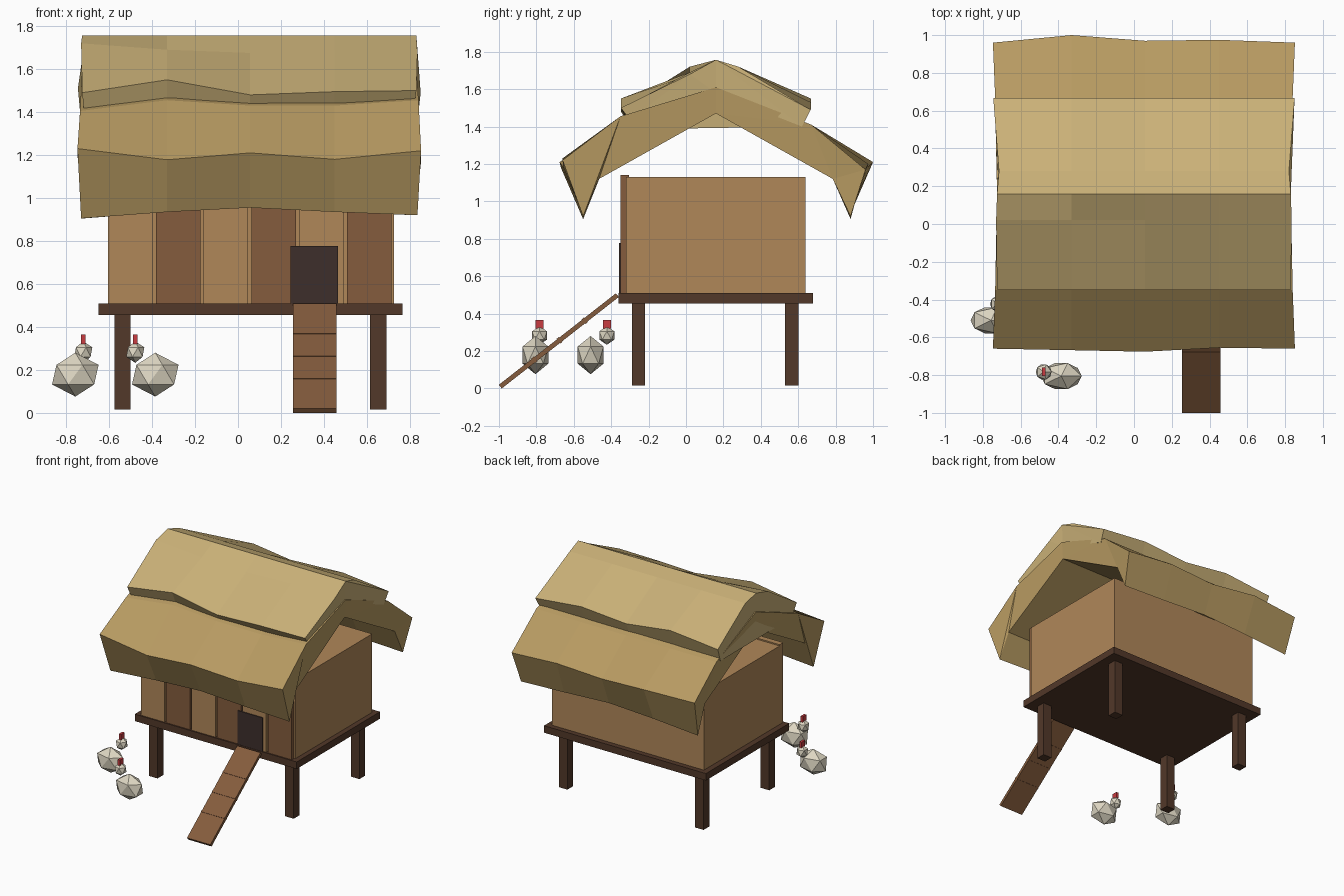
import bpy, bmesh, math
from mathutils import Matrix, Vector

if "Cube" in bpy.data.objects:
    bpy.data.objects.remove(bpy.data.objects["Cube"])


def mat(name, r, g, b):
    lin = lambda c: (c / 255 / 12.92) if c < 10 else ((c / 255 + 0.055) / 1.055) ** 2.4
    m = bpy.data.materials.new(name)
    m.diffuse_color = (lin(r), lin(g), lin(b), 1)
    m.use_nodes = True
    m.node_tree.nodes["Principled BSDF"].inputs["Base Color"].default_value = m.diffuse_color
    return m


DARK = mat("dark_wood", 82, 56, 41)
LIGHT = mat("light_wood", 176, 135, 89)
BROWN = mat("brown_wood", 133, 92, 61)
DOOR = mat("door_dark", 61, 47, 43)
THATCH_LOW = mat("thatch_lower", 184, 155, 98)
THATCH_TOP = mat("thatch_upper", 202, 177, 120)
FEATHER = mat("feathers", 222, 215, 195)
RED = mat("comb_red", 200, 60, 65)


def finish(name, bm, material):
    bmesh.ops.recalc_face_normals(bm, faces=bm.faces)
    me = bpy.data.meshes.new(name)
    bm.to_mesh(me)
    bm.free()
    me.materials.append(material)
    ob = bpy.data.objects.new(name, me)
    bpy.context.collection.objects.link(ob)
    return ob


def box(name, x, y, z, material):
    """Box from (min, max) ranges on each axis."""
    bm = bmesh.new()
    bmesh.ops.create_cube(bm, size=1)
    bmesh.ops.scale(bm, vec=[b - a for a, b in (x, y, z)], verts=bm.verts)
    bmesh.ops.translate(bm, vec=[(a + b) / 2 for a, b in (x, y, z)], verts=bm.verts)
    return finish(name, bm, material)


def ico(name, centre, radii, material):
    bm = bmesh.new()
    bmesh.ops.create_icosphere(bm, subdivisions=1, radius=1)
    bmesh.ops.scale(bm, vec=radii, verts=bm.verts)
    bmesh.ops.translate(bm, vec=centre, verts=bm.verts)
    return finish(name, bm, material)


def loft(name, sections, material):
    """Skin closed sections (lists of xyz points) and cap both ends."""
    bm = bmesh.new()
    rings = [[bm.verts.new(p) for p in s] for s in sections]
    n = len(rings[0])
    for a, b in zip(rings, rings[1:]):
        for i in range(n):
            j = (i + 1) % n
            bm.faces.new((a[i], a[j], b[j], b[i]))
    caps = [bm.faces.new(rings[0]), bm.faces.new(rings[-1])]
    bmesh.ops.triangulate(bm, faces=caps)
    return finish(name, bm, material)


# Platform and legs
box("platform", (-0.65, 0.765), (-0.36, 0.68), (0.455, 0.51), DARK)
for sx, x in (("left", -0.575), ("right", 0.615)):
    for sy, y in (("front", -0.29), ("back", 0.53)):
        box(f"{sy}_{sx}_leg", (x, x + 0.075), (y, y + 0.072), (0.015, 0.46), DARK)

# Hut body with alternating front planks and door
box("hut_body", (-0.605, 0.725), (-0.32, 0.64), (0.505, 1.13), LIGHT)
for i in range(6):
    x = -0.605 + i * 0.2225
    box(f"front_plank_{i + 1}", (x, x + 0.207), (-0.35, -0.305), (0.505, 1.14),
        BROWN if i % 2 else LIGHT)
box("door", (0.245, 0.465), (-0.357, -0.335), (0.51, 0.777), DOOR)

# Ramp with cleats
ramp_place = Matrix.Translation((0.357, -0.68, 0.254)) @ Matrix.Rotation(math.radians(38), 4, "X")
ramp = box("ramp", (-0.102, 0.102), (-0.397, 0.397), (-0.0125, 0.0125), BROWN)
ramp.matrix_world = ramp_place
for i, t in enumerate((-0.165, 0.005, 0.175)):
    cleat = box(f"ramp_cleat_{i + 1}", (-0.102, 0.102), (t - 0.008, t + 0.008), (-0.016, 0.016), BROWN)
    cleat.matrix_world = ramp_place

# Thatched roof: five uneven sections along the ridge
XS = (-0.735, -0.33, 0.057, 0.45, 0.84)
END = (-1, 0, 0, 0, 1)
EAVE_Y = (0.82, 0.828, 0.836, 0.815, 0.82)
BACK_Y = (0.80, 0.84, 0.81, 0.815, 0.80)
EAVE_Z = (1.23, 1.178, 1.21, 1.18, 1.22)
BACK_Z = (1.20, 1.21, 1.18, 1.20, 1.17)
DROP_Z = (0.905, 0.935, 0.955, 0.935, 0.92)
LAP_Z = (1.49, 1.55, 1.48, 1.495, 1.50)
STEP_Z = (1.405, 1.455, 1.43, 1.43, 1.455)
BACK_LAP = (1.51, 1.55, 1.50, 1.53, 1.49)
SHOULDER = (1.72, 1.69, 1.675, 1.69, 1.68)
MID = 0.16
lower, upper = [], []
for i, x in enumerate(XS):
    e = END[i]
    out = x + 0.012 * e
    lower.append([
        (out, MID - EAVE_Y[i], EAVE_Z[i]),
        (x, MID - 0.51, STEP_Z[i]),
        (x - 0.01 * e, MID, 1.61),
        (x, MID + 0.51, 1.41),
        (out, MID + BACK_Y[i], BACK_Z[i]),
        (x - 0.015 * e, MID + 0.72, DROP_Z[i]),
        (x - 0.02 * e, MID + 0.625, 1.12),
        (x - 0.02 * e, MID, 1.47),
        (x - 0.02 * e, MID - 0.625, 1.12),
        (x - 0.005 * e, MID - 0.71, DROP_Z[i]),
    ])
    upper.append([
        (x - 0.01 * e, MID - 0.508, LAP_Z[i]),
        (x - 0.005 * e, MID - 0.14, SHOULDER[i]),
        (x - 0.01 * e, MID, 1.757),
        (x - 0.02 * e, MID + 0.12, 1.72),
        (x + 0.01 * e, MID + 0.507, BACK_LAP[i]),
        (x, MID + 0.46, 1.40),
        (x - 0.02 * e, MID, 1.58),
        (x - 0.02 * e, MID - 0.46, STEP_Z[i] - 0.02),
    ])
loft("lower_thatch", lower, THATCH_LOW)
loft("upper_thatch", upper, THATCH_TOP)

# Two hens
for n, bx, by, hx, hy in ((1, -0.757, -0.51, -0.72, -0.423), (2, -0.385, -0.805, -0.478, -0.783)):
    ico(f"hen_{n}_body", (bx, by, 0.178), (0.121, 0.081, 0.102), FEATHER)
    ico(f"hen_{n}_head", (hx, hy, 0.283), (0.047, 0.047, 0.05), FEATHER)
    box(f"hen_{n}_comb", (hx - 0.01, hx + 0.01), (hy - 0.022, hy + 0.022), (0.32, 0.365), RED)
